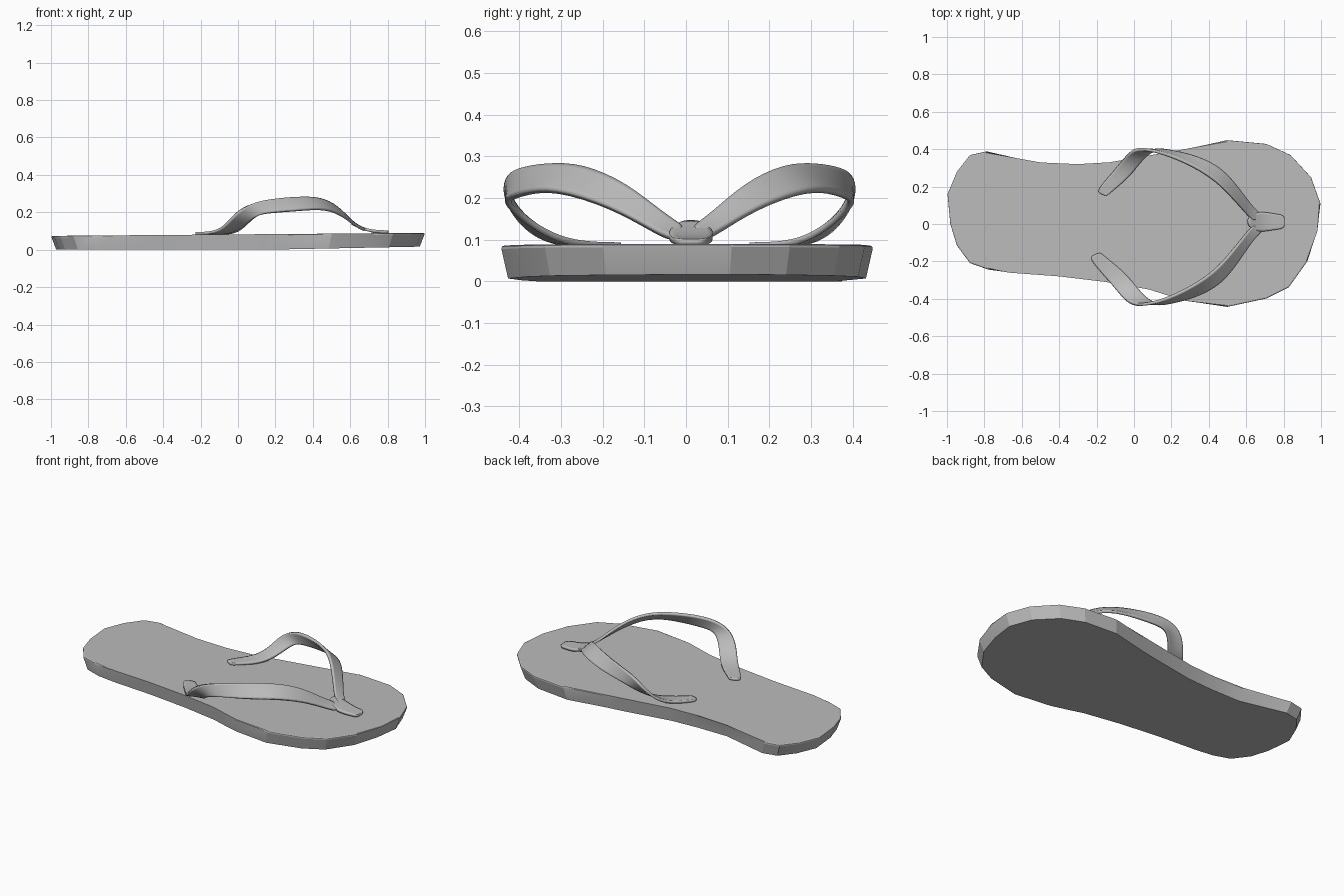
import bpy, bmesh
from math import radians
from mathutils import Vector

cube = bpy.data.objects.get("Cube")
if cube:
    bpy.data.objects.remove(cube, do_unlink=True)

rubber = bpy.data.materials.new("grey rubber")
rubber.use_nodes = True
rubber.diffuse_color = (0.5, 0.5, 0.5, 1)
rubber.node_tree.nodes["Principled BSDF"].inputs["Base Color"].default_value = (0.5, 0.5, 0.5, 1)


def finish(bm, name, angle):
    """Turn a bmesh into a named, coloured, shaded object."""
    bmesh.ops.recalc_face_normals(bm, faces=bm.faces)
    mesh = bpy.data.meshes.new(name)
    bm.to_mesh(mesh)
    bm.free()
    mesh.materials.append(rubber)
    obj = bpy.data.objects.new(name, mesh)
    bpy.context.collection.objects.link(obj)
    bpy.ops.object.select_all(action="DESELECT")
    obj.select_set(True)
    bpy.context.view_layer.objects.active = obj
    bpy.ops.object.shade_smooth_by_angle(angle=radians(angle))
    return obj


def band(name, rows):
    """Smooth thin strap lofted between pairs of edge points."""
    bm = bmesh.new()
    lines = []
    for p, q in rows:
        p, q = Vector(p), Vector(q)
        lines.append([bm.verts.new(p.lerp(q, t)) for t in (0, 0.5, 1)])
    for a, b in zip(lines, lines[1:]):
        for i in range(2):
            bm.faces.new((a[i], a[i + 1], b[i + 1], b[i]))
    obj = finish(bm, name, 50)
    sub = obj.modifiers.new("smooth", "SUBSURF")
    sub.levels = sub.render_levels = 2
    thick = obj.modifiers.new("thickness", "SOLIDIFY")
    thick.thickness = 0.015
    thick.offset = 0
    return obj


# Sole: foot outline, tapered to the bottom, with a softened top edge
outline = [
    (-1, .16), (-.95, .28), (-.88, .37), (-.79, .39), (-.5, .32), (-.3, .32),
    (-.13, .33), (.1, .37), (.27, .4), (.5, .45), (.71, .43), (.84, .37),
    (.95, .25), (1, .11), (.98, -.04), (.93, -.2), (.83, -.34), (.71, -.4),
    (.5, -.445), (.27, -.41), (.08, -.35), (-.15, -.31), (-.4, -.28),
    (-.67, -.26), (-.78, -.245), (-.88, -.21), (-.95, -.115), (-.985, 0)]
bm = bmesh.new()
top = [bm.verts.new((x, y, 1)) for x, y in outline]
bottom = [bm.verts.new((x * .972, y * .96, 0)) for x, y in outline]
top_face = bm.faces.new(top)
bm.faces.new(bottom[::-1])
for i in range(len(top)):
    j = (i + 1) % len(top)
    bm.faces.new((top[i], bottom[i], bottom[j], top[j]))
for v in bm.verts:
    v.co.z *= .08
bmesh.ops.bevel(bm, geom=list(top_face.edges), offset=.009, segments=2,
                profile=.5, affect="EDGES")
# Bend line under the ball of the foot, then the toe lift
bmesh.ops.bisect_plane(bm, geom=bm.verts[:] + bm.edges[:] + bm.faces[:],
                       plane_co=(.15, 0, 0), plane_no=(1, 0, 0))
for v in bm.verts:
    x, up = v.co.x, v.co.z / .08
    low = max(0, x - .15) * .02
    high = .082 + .008 * x
    v.co.z = low + (high - low) * up
finish(bm, "sole", 17)

# Side straps: the outer edge at the anchor turns into the upper edge
upper_edge = [
    (-.235, .175, .086), (-.22, .21, .087), (-.12, .32, .09), (-.065, .39, .13),
    (-.01, .435, .2), (.07, .43, .25), (.18, .4, .27), (.32, .33, .28),
    (.44, .245, .278), (.53, .14, .232), (.6, .05, .155), (.64, 0, .125)]
lower_edge = [
    (-.18, .15, .086), (-.155, .175, .086), (-.06, .25, .088), (0, .32, .105),
    (.055, .39, .15), (.11, .435, .19), (.2, .42, .2), (.33, .39, .212),
    (.47, .32, .225), (.57, .18, .18), (.64, .075, .12), (.69, .035, .102)]


def side_strap(name, side, scale, shift, slide):
    def place(p):
        x, y, z = p
        return (x + slide * max(0, .1 - x), side * y * scale + shift, z)
    band(name, [(place(p), place(q)) for p, q in zip(upper_edge, lower_edge)])


side_strap("right_strap", -1, 1, 0, 0)
side_strap("left_strap", 1, .9, .012, .12)

# Toe tab where both straps meet
tab = [(.61, .025, .14), (.66, .055, .116), (.71, .05, .1), (.76, .042, .098),
       (.79, .038, .096), (.805, .025, .094)]
band("toe_tab", [((x, .012 - w, z), (x, .012 + w, z)) for x, w, z in tab])

# Post joining the tab to the sole
bm = bmesh.new()
bmesh.ops.create_cone(bm, cap_ends=True, segments=16, radius1=.025,
                      radius2=.025, depth=.03)
bmesh.ops.translate(bm, verts=bm.verts, vec=(.74, .012, .083))
finish(bm, "toe_post", 40)
